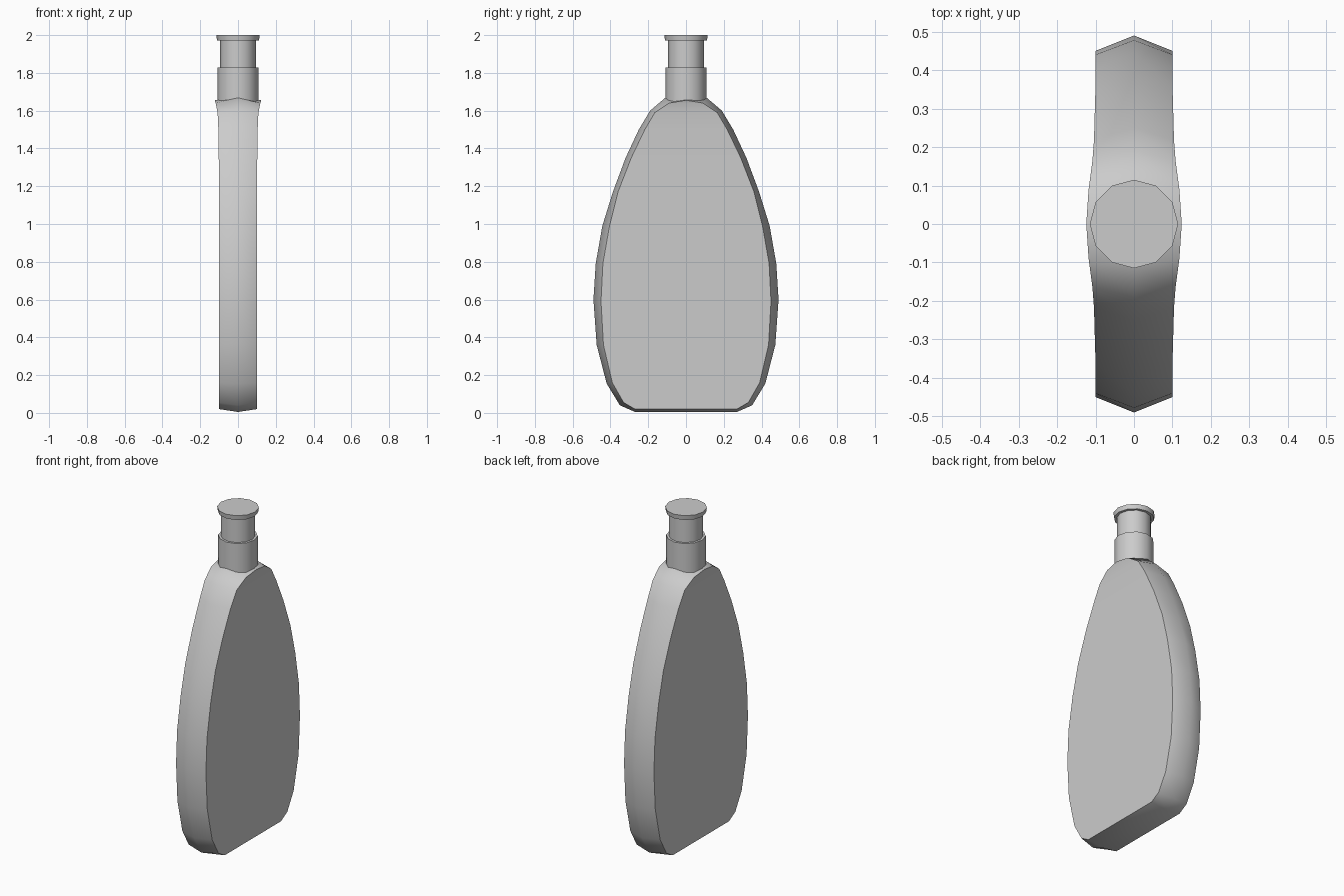
import bpy, bmesh, math

if "Cube" in bpy.data.objects:
    bpy.data.objects.remove(bpy.data.objects["Cube"])

# Half outlines (y, z) of the flask: outer ridge at x = 0, and face edge (x, y, z)
RIDGE = [(0.27, 0.005), (0.35, 0.04), (0.42, 0.155), (0.473, 0.36), (0.49, 0.6),
         (0.478, 0.79), (0.443, 0.99), (0.387, 1.17), (0.32, 1.35), (0.25, 1.5),
         (0.19, 1.6), (0.11, 1.668), (0, 1.672)]
FACE = [(0.1, 0.27, 0.02), (0.1, 0.33, 0.055), (0.1, 0.39, 0.16), (0.1, 0.437, 0.36),
        (0.1, 0.45, 0.59), (0.1, 0.44, 0.79), (0.1, 0.405, 0.99), (0.1, 0.36, 1.17),
        (0.102, 0.29, 1.35), (0.104, 0.218, 1.5), (0.108, 0.165, 1.59),
        (0.118, 0.09, 1.64), (0.124, 0, 1.655)]


def finish(name, bm):
    bmesh.ops.recalc_face_normals(bm, faces=bm.faces)
    mesh = bpy.data.meshes.new(name)
    bm.to_mesh(mesh)
    bm.free()
    mesh.shade_smooth()
    mesh.set_sharp_from_angle(angle=math.radians(50))
    obj = bpy.data.objects.new(name, mesh)
    bpy.context.collection.objects.link(obj)
    return obj


def full_ring(bm, half):
    # Close a half outline by mirroring it in y (last point lies on the axis)
    pts = half + [(x, -y, z) for x, y, z in half[-2::-1]]
    return [bm.verts.new(p) for p in pts]


def bridge(bm, a, b):
    n = len(a)
    for i in range(n):
        j = (i + 1) % n
        bm.faces.new((a[i], a[j], b[j], b[i]))


# Flask body: two broad faces and a ridged rim
bm = bmesh.new()
left = full_ring(bm, [(-x, y, z) for x, y, z in FACE])
mid = full_ring(bm, [(0, y, z) for y, z in RIDGE])
right = full_ring(bm, FACE)
bridge(bm, left, mid)
bridge(bm, mid, right)
for ring in (left, right):
    top = len(FACE) - 1
    for i in range(top - 1):
        bm.faces.new((ring[i], ring[i + 1], ring[-2 - i], ring[-1 - i]))
    bm.faces.new((ring[top - 1], ring[top], ring[top + 1]))
finish("flask_body", bm)

# Neck: collar, narrow throat and flared lip, turned with 12 sides
bm = bmesh.new()
PROFILE = [(0.109, 1.64), (0.109, 1.828), (0.095, 1.828), (0.095, 1.972),
           (0.111, 1.972), (0.115, 2.0)]
rings = [[bm.verts.new((r * math.cos(k * math.tau / 12), r * math.sin(k * math.tau / 12), z))
          for k in range(12)] for r, z in PROFILE]
for a, b in zip(rings, rings[1:]):
    bridge(bm, a, b)
bm.faces.new(rings[0])
bm.faces.new(rings[-1])
finish("bottle_neck", bm)
